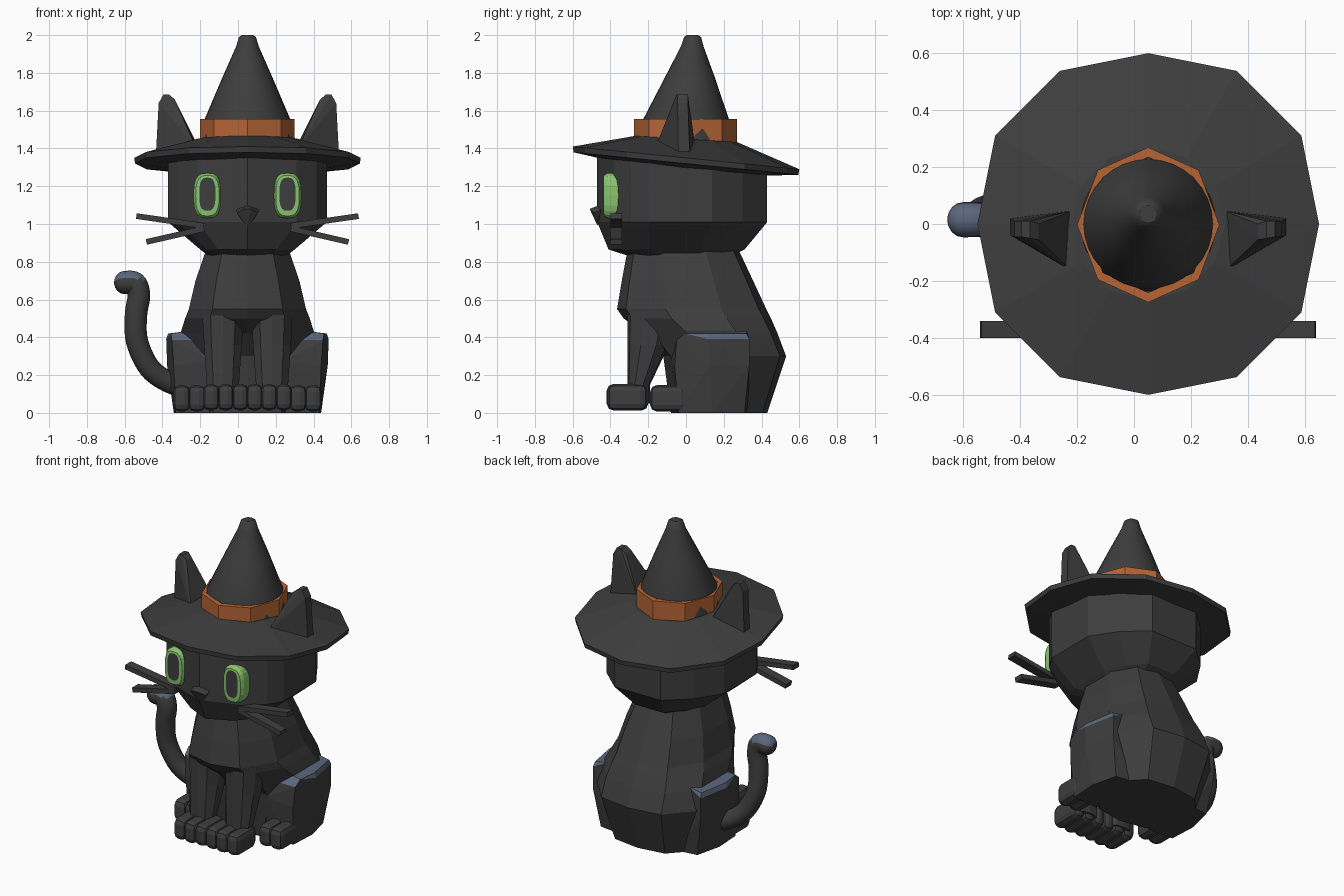
import bpy, bmesh, math
from mathutils import Vector, Matrix

if "Cube" in bpy.data.objects:
    bpy.data.objects.remove(bpy.data.objects["Cube"])

CX = 0.05  # the cat sits a little right of centre, the tail fills the left


def mat(name, rgb):
    m = bpy.data.materials.new(name)
    m.diffuse_color = (*rgb, 1)
    m.use_nodes = True
    m.node_tree.nodes["Principled BSDF"].inputs["Base Color"].default_value = m.diffuse_color
    return m


BLACK = mat("charcoal", (0.047, 0.047, 0.047))
GREEN = mat("eye green", (0.25, 0.56, 0.155))
ORANGE = mat("band orange", (0.47, 0.13, 0.037))
BLUE = mat("slate blue", (0.10, 0.135, 0.20))


def finish(bm, name, mats=(BLACK,), rule=None, smooth=False):
    bmesh.ops.recalc_face_normals(bm, faces=bm.faces)
    bm.normal_update()
    for f in bm.faces:
        if rule:
            f.material_index = rule(f)
        f.smooth = smooth and len(f.verts) < 5
    me = bpy.data.meshes.new(name)
    bm.to_mesh(me)
    bm.free()
    for m in mats:
        me.materials.append(m)
    ob = bpy.data.objects.new(name, me)
    bpy.context.collection.objects.link(ob)
    return ob


def loft(name, rings, closed=False, **kw):
    bm = bmesh.new()
    vs = [[bm.verts.new(p) for p in r] for r in rings]
    n = len(rings[0])
    pairs = list(zip(vs, vs[1:])) + ([(vs[-1], vs[0])] if closed else [])
    for a, b in pairs:
        for i in range(n):
            j = (i + 1) % n
            bm.faces.new((a[i], a[j], b[j], b[i]))
    if not closed:
        bm.faces.new(vs[0])
        bm.faces.new(vs[-1])
    return finish(bm, name, **kw)


def hull(name, pts, **kw):
    bm = bmesh.new()
    vs = [bm.verts.new(p) for p in pts]
    r = bmesh.ops.convex_hull(bm, input=vs)
    junk = [v for v in set(r["geom_interior"] + r["geom_unused"]) if isinstance(v, bmesh.types.BMVert)]
    bmesh.ops.delete(bm, geom=junk, context='VERTS')
    return finish(bm, name, **kw)


def box(name, c, size, bevel=0, rot=0):
    bm = bmesh.new()
    bmesh.ops.create_cube(bm, size=1, matrix=Matrix.Diagonal((*size, 1)))
    if bevel:
        bmesh.ops.bevel(bm, geom=bm.edges[:], offset=bevel, segments=2, affect='EDGES', profile=0.5)
    bm.transform(Matrix.Translation(c) @ Matrix.Rotation(rot, 4, 'Y'))
    return finish(bm, name)


def section(half, z, hw, y0, y1, cx=CX, tilt=0):
    """Mirror a half outline (u, v) into a full ring."""
    full = half + [(-u, v) for u, v in reversed(half[1:-1])]
    ring = [(cx + u * hw, (y0 + y1) / 2 + v * (y1 - y0) / 2) for u, v in full]
    return [(x, y, z + tilt * y) for x, y in ring]


def circle(n, r, zf, cy=0.0, rx=None, bulge=1.0):
    out = []
    for i in range(n):
        a = 2 * math.pi * i / n
        k = bulge if i % (n // 4) else 1.0
        y = cy - k * r * math.cos(a)
        out.append((CX + k * (rx or r) * math.sin(a), y, zf(y)))
    return out


# body and head
BODY = [(0, -1), (.6, -.88), (1, -.35), (1, .4), (.6, .9), (0, 1)]
HEAD = [(0, -1), (.62, -.8), (.87, -.6), (1, -.4), (1, .35), (.75, .71), (.4, 1), (0, 1)]
loft("body", [section(BODY, *r) for r in (
    (0, .30, -.08, .43), (.30, .36, -.12, .53), (.42, .355, -.22, .485),
    (.50, .33, -.33, .45), (.55, .31, -.365, .425), (.70, .275, -.34, .355), (.86, .22, -.31, .28))])
loft("head", [section(HEAD, *r) for r in (
    (.82, .19, -.27, .22), (.865, .25, -.41, .31), (1.01, .42, -.47, .43))]
    + [section(HEAD, 1.315, .42, -.47, .43, tilt=-.1)])

# hat: brim, band, cone
loft("hat_brim", [circle(12, .27, lambda y: 1.45 - .06 * y),
                  circle(12, .60, lambda y: 1.35 - .10 * y, bulge=1.035),
                  circle(12, .595, lambda y: 1.32 - .10 * y, bulge=1.035),
                  circle(12, .40, lambda y: 1.295 - .10 * y)])
loft("hat_band", [circle(8, r, lambda y, z=z: z, -.003, rx) for r, rx, z in (
    (.272, .25, 1.42), (.272, .25, 1.555), (.238, .225, 1.555), (.238, .225, 1.42))],
    closed=True, mats=(ORANGE,))
loft("hat_cone", [circle(32, r, lambda y, z=z: z, cy) for r, z, cy in (
    (.24, 1.42, .0), (.229, 1.55, .0), (.135, 1.77, .02), (.06, 1.94, .033),
    (.045, 1.99, .035), (.03, 2.0, .035))], smooth=True)

# nose
hull("nose", [(CX + x, y, z) for x, y, z in (
    (-.06, -.45, 1.075), (.06, -.45, 1.075), (-.055, -.485, 1.06), (.055, -.485, 1.06), (0, -.46, 1.10),
    (-.02, -.51, 1.08), (.02, -.51, 1.08), (-.03, -.465, 1.02), (.03, -.465, 1.02), (0, -.468, .99))])

for s, side in ((-1, "left"), (1, "right")):
    def m(pts):
        return [(CX + s * x, y, z) for x, y, z in pts]

    # ears
    hull(side + "_ear", m([
        (.255, .05, 1.40), (.27, -.165, 1.40), (.485, -.04, 1.36), (.485, .02, 1.36),
        (.47, -.045, 1.64), (.47, .01, 1.64), (.445, -.045, 1.685), (.445, .01, 1.685),
        (.415, -.05, 1.685), (.415, .01, 1.685), (.385, -.055, 1.66), (.385, 0, 1.66)]))

    # eyes: rounded slabs facing forward, with a dark pupil face
    def oval(a, b, y, cz=0):
        out = []
        for i in range(20):
            t = 2 * math.pi * i / 20
            c, q = math.cos(t), math.sin(t)
            out.append((.212 + a * math.copysign(abs(c) ** .7, c), y,
                        1.15 + cz + b * math.copysign(abs(q) ** .7, q)))
        return m(out)

    loft(side + "_eye", [oval(.074, .12, -.35), oval(.074, .12, -.415), oval(.062, .108, -.437),
                         oval(.043, .088, -.439, .008)],
         mats=(GREEN, BLACK),
         rule=lambda f: 1 if len(f.verts) > 4 and f.calc_center_median().y < -.4 else 0)

    # whiskers
    for label, z0, x1, z1 in (("upper", .99, .588, 1.042), ("lower", .975, .535, .905)):
        dx, dz = x1 - .23, z1 - z0
        box(f"{side}_{label}_whisker", (CX + s * (.23 + x1) / 2, -.37, (z0 + z1) / 2),
            (math.hypot(dx, dz), .06, .03), rot=-s * math.atan2(dz, dx))

    # front legs and toes
    loft(side + "_front_leg", [section(BODY, z, hw, y0, y1, CX + s * .13) for z, hw, y0, y1 in (
        (.05, .085, -.31, -.19), (.15, .085, -.31, -.19), (.36, .10, -.31, -.09), (.54, .11, -.31, -.05))])
    for i in range(3):
        box(f"{side}_front_toe_{i + 1}", (CX + s * (.038 + i * .077), -.31, .083),
            (.088, .21 if i != 1 else .22, .14), .035)

    # haunches with slate tops
    hull(side + "_haunch", m([
        (.20, -.05, 0), (.38, -.04, 0), (.39, .14, 0), (.35, .31, 0), (.2, .33, 0),
        (.20, -.08, .28), (.39, -.06, .25), (.425, .12, .25), (.39, .335, .25),
        (.40, -.05, .385), (.43, .12, .39), (.39, .335, .39), (.26, -.05, .385),
        (.405, -.005, .42), (.42, .12, .42), (.385, .32, .42), (.30, 0, .435), (.30, .32, .435)]),
        mats=(BLACK, BLUE),
        rule=lambda f: 1 if f.calc_center_median().z > .388 and f.normal.z > .15 else 0)

    # hind feet
    for i in range(2):
        box(f"{side}_hind_toe_{i + 1}", (CX + s * (.268 + i * .08), -.09, .077),
            (.092, .20, .14), .035)

# tail: smooth tube swept along a curve with a rounded slate tip
pts = [Vector(p) for p in ((-.26, .11, .13), (-.37, .09, .165), (-.47, .06, .24), (-.535, .035, .38),
                           (-.54, .02, .52), (-.525, .015, .62), (-.545, .015, .685), (-.60, .015, .69))]
path = []
for i in range(len(pts) - 1):
    p0, p1, p2, p3 = pts[max(i - 1, 0)], pts[i], pts[i + 1], pts[min(i + 2, len(pts) - 1)]
    for k in range(5):
        t = k / 5
        path.append(.5 * (2 * p1 + (p2 - p0) * t + (2 * p0 - 5 * p1 + 4 * p2 - p3) * t * t
                          + (3 * p1 - p0 - 3 * p2 + p3) * t ** 3))
path.append(pts[-1])
stops = [(p, .056 + .006 * i / len(path)) for i, p in enumerate(path)]
end = (path[-1] - path[-2]).normalized()
stops += [(path[-1] + end * .056 * math.sin(a), .062 * math.cos(a)) for a in (.4, .8, 1.15, 1.45)]
rings = []
for i, (p, r) in enumerate(stops):
    t = (stops[min(i + 1, len(stops) - 1)][0] - stops[max(i - 1, 0)][0]).normalized()
    u = Vector((0, 1, 0))
    u = (u - t * u.dot(t)).normalized()
    w = t.cross(u)
    rings.append([p + r * (u * math.cos(2 * math.pi * k / 16) + w * math.sin(2 * math.pi * k / 16))
                  for k in range(16)])
loft("tail", rings, smooth=True, mats=(BLACK, BLUE),
     rule=lambda f: 1 if f.calc_center_median().z > .705 else 0)
